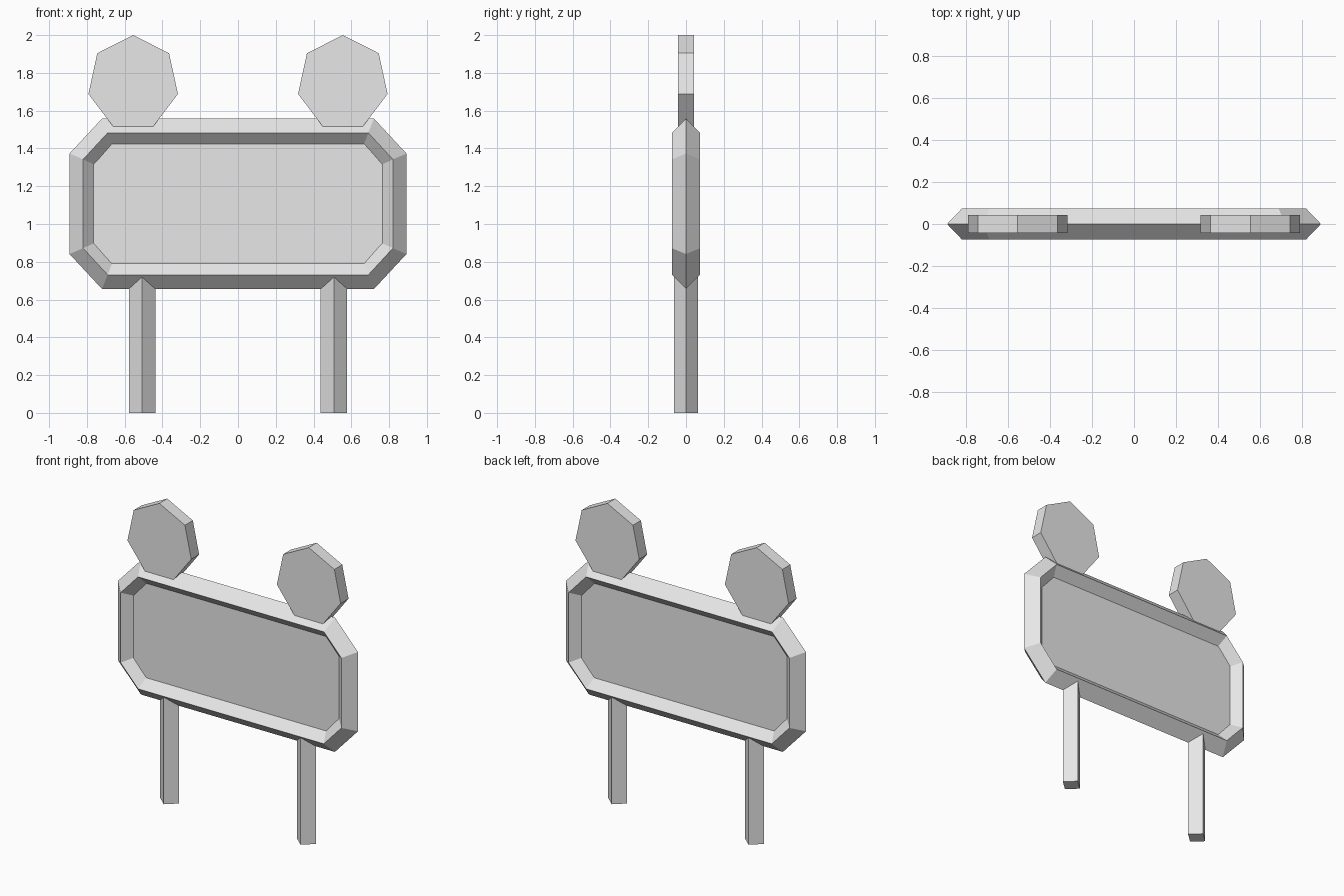
import bpy
import bmesh
from math import sin, cos, tau

cube = bpy.data.objects.get("Cube")
if cube:
    bpy.data.objects.remove(cube, do_unlink=True)

# Single flat colour
grey = bpy.data.materials.new("light_grey")
grey.use_nodes = True
colour = (0.8, 0.8, 0.8, 1)
grey.diffuse_color = colour
grey.node_tree.nodes["Principled BSDF"].inputs["Base Color"].default_value = colour

MID_Z = 1.107  # height of the board centre


def loft(name, rings, closed=False):
    """Skin equal-length rings; cap the ends, or join last to first."""
    bm = bmesh.new()
    loops = [[bm.verts.new(p) for p in ring] for ring in rings]
    pairs = list(zip(loops, loops[1:]))
    if closed:
        pairs.append((loops[-1], loops[0]))
    else:
        bm.faces.new(loops[0])
        bm.faces.new(loops[-1])
    for a, b in pairs:
        for i in range(len(a)):
            j = (i + 1) % len(a)
            bm.faces.new((a[i], a[j], b[j], b[i]))
    bmesh.ops.recalc_face_normals(bm, faces=bm.faces)
    mesh = bpy.data.meshes.new(name)
    bm.to_mesh(mesh)
    bm.free()
    mesh.materials.append(grey)
    obj = bpy.data.objects.new(name, mesh)
    bpy.context.collection.objects.link(obj)
    return obj


def octagon(y, flat_x, top, side, flat_z):
    """Rectangle with cut corners, standing upright at depth y."""
    quarter = [(side, flat_z), (flat_x, top)]
    pts = quarter + [(-x, z) for x, z in reversed(quarter)]
    pts += [(-x, -z) for x, z in pts]
    return [(x, y, MID_Z + z) for x, z in pts]


# Frame: diamond section swept around the board
ridge = (0.69, 0.376, 0.82, 0.235)
loft("sign_frame", [
    octagon(0, 0.72, 0.451, 0.892, 0.266),
    octagon(-0.075, *ridge),
    octagon(0, 0.66, 0.297, 0.745, 0.2),
    octagon(0.075, *ridge),
], closed=True)

# Recessed board inside the frame
panel = (0.675, 0.335, 0.785, 0.217)
loft("sign_panel", [octagon(y, *panel) for y in (-0.019, 0.019)])

for side, s in (("left", 1), ("right", -1)):
    # Square post turned corner-forward
    loft(side + "_post", [
        [(s * 0.508 + 0.07 * cos(tau * k / 4), 0.063 * sin(tau * k / 4), z)
         for k in range(4)] for z in (0, 0.73)])
    # Seven-sided disc on top
    loft(side + "_disc", [
        [(s * 0.555 + 0.243 * sin(tau * k / 7), y, 1.745 + 0.255 * cos(tau * k / 7))
         for k in range(7)] for y in (-0.042, 0.042)])
